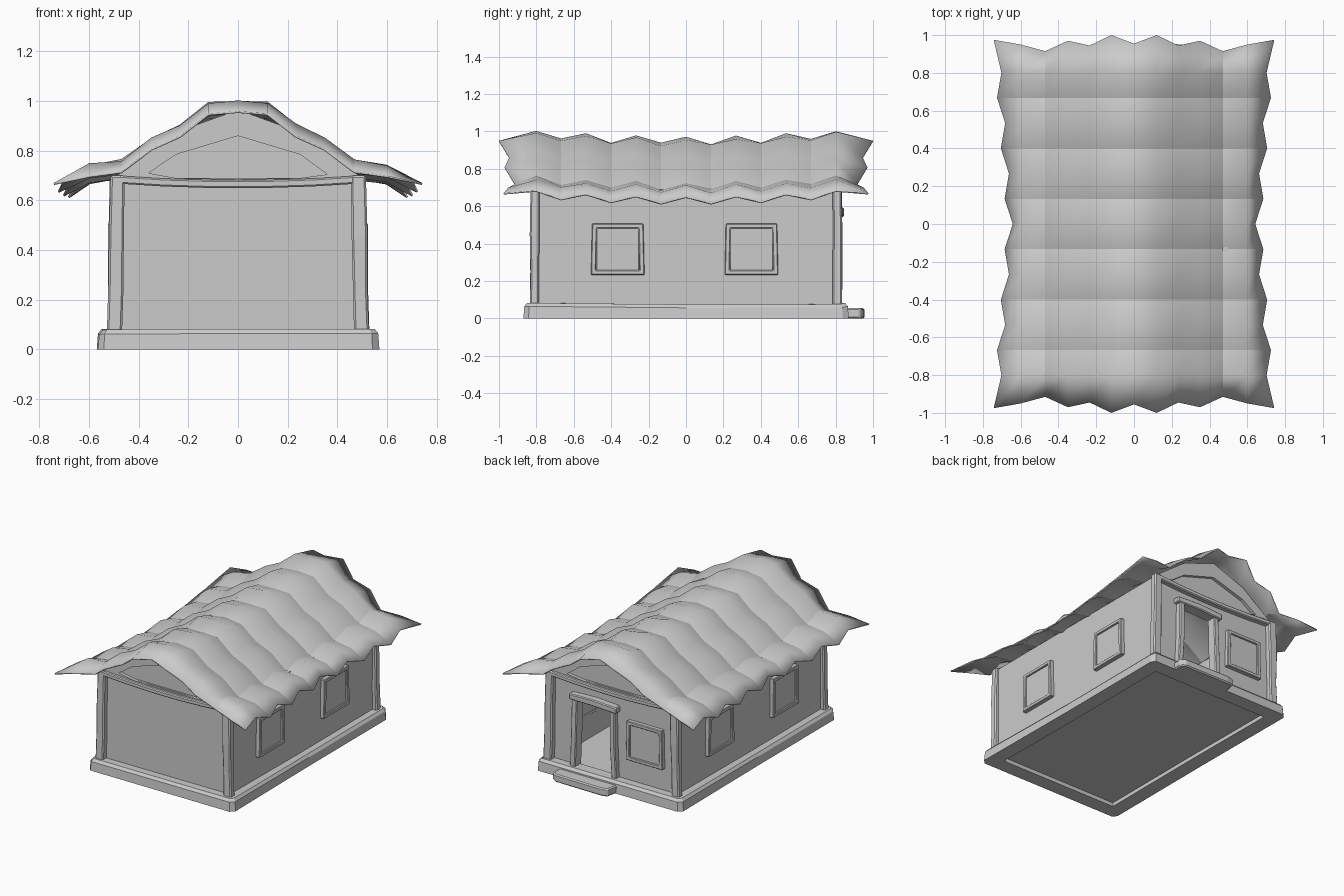
import bpy, bmesh, random
from mathutils import Vector

if "Cube" in bpy.data.objects:
    bpy.data.objects.remove(bpy.data.objects["Cube"])
random.seed(4)
X, Y, Z = Vector((1, 0, 0)), Vector((0, 1, 0)), Vector((0, 0, 1))


def finish(name, bm, bevel=0.0, recalc=True):
    if recalc:
        bmesh.ops.recalc_face_normals(bm, faces=bm.faces[:])
    me = bpy.data.meshes.new(name)
    bm.to_mesh(me)
    bm.free()
    ob = bpy.data.objects.new(name, me)
    bpy.context.collection.objects.link(ob)
    if bevel:
        m = ob.modifiers.new("bevel", 'BEVEL')
        m.width, m.segments, m.limit_method = bevel, 1, 'ANGLE'
    return ob


def skin(bm, rings, closed=False):
    # joins vertex rings into a tube
    n = len(rings[0])
    count = len(rings) if closed else len(rings) - 1
    for i in range(count):
        r, s = rings[i], rings[(i + 1) % len(rings)]
        for j in range(n):
            k = (j + 1) % n
            bm.faces.new((r[j], r[k], s[k], s[j]))
    if not closed:
        bm.faces.new(rings[0])
        bm.faces.new(rings[-1])


def beam(name, pts, a, b, bevel=0.006, wobble=0.0, bm=None):
    # rectangular section (half vectors a, b) swept along points
    own = bm is None
    bm = bm or bmesh.new()
    rings = []
    for p in pts:
        w = 1 + random.uniform(-wobble, wobble)
        rings.append([bm.verts.new(Vector(p) + (a * s + b * t) * w)
                      for s, t in ((-1, -1), (1, -1), (1, 1), (-1, 1))])
    skin(bm, rings)
    return finish(name, bm, bevel) if own else None


def box(name, lo, hi, bevel=0.0):
    c = [(l + h) / 2 for l, h in zip(lo, hi)]
    return beam(name, [(c[0], c[1], lo[2]), (c[0], c[1], hi[2])],
                X * (hi[0] - lo[0]) / 2, Y * (hi[1] - lo[1]) / 2, bevel)


# floor and walls (back wall pieces leave the doorway open)
box("floor", (-.49, -.79, .03), (.49, .79, .072))
for s, n in ((-1, "left"), (1, "right")):
    box(n + "_wall", (s * .48 - .015, -.79, .06), (s * .48 + .015, .79, .69))
box("front_wall", (-.49, -.795, .06), (.49, -.765, .69))
box("back_wall_wide", (-.49, .765, .06), (.0, .795, .69))
box("back_wall_narrow", (.28, .765, .06), (.49, .795, .69))
box("back_wall_over_door", (.0, .765, .55), (.28, .795, .69))

# base trim: chamfered hollow ring
bm = bmesh.new()
rings = []
loop = []
for sx, sy in ((1, 1), (-1, 1), (-1, -1), (1, -1)):
    pair = [(sx * .5, sy * .8, sx, sy * .6, sx, sy), (sx * .5, sy * .8, sx * .6, sy, sx, sy)]
    loop += pair if sx * sy > 0 else pair[::-1]
    loop.append((0, sy * .8, 0, sy, 0, sy) if sx * sy > 0 else (sx * .5, 0, sx, 0, sx, 0))
for px, py, dx, dy, sx, sy in loop:
    ring = []
    w = random.uniform(-.004, .006)
    for o, z in ((.065, 0), (.06, .06), (.045, .078), (-.03, .078), (-.04, 0)):
        u, v = (dx, dy) if o > 0 else (sx, sy)
        ring.append(bm.verts.new((px + u * (o + w), py + v * (o + w), max(0, z + (w if z else 0)))))
    rings.append(ring)
skin(bm, rings, True)
finish("base_trim", bm)

# door step
bm = bmesh.new()
rings = [[bm.verts.new((x, y, z)) for x, y in
          ((.38, .84), (.385, .93), (.35, .95), (.0, .955), (-.05, .945), (-.07, .84))]
         for z in (0, .055)]
skin(bm, rings)
finish("door_step", bm, .008)

# corner posts
for sx in (-1, 1):
    for sy in (-1, 1):
        beam("corner_post", [(sx * x, sy * y, z) for x, y, z in
             ((.498, .81, .06), (.492, .808, .25), (.49, .81, .45), (.485, .807, .70))],
             X * .03, Y * .024, .008, .08)


# windows: tapered outer frame, inner sash, cross bars and pane
def window(name, c, u, n):
    c = Vector(c)

    def frame(nm, h, t, d, off, flare):
        q = [c + u * x + Z * z + n * off for x, z in
             ((-h - flare, -h), (h + flare, -h), (h, h), (-h, h))]
        b = bmesh.new()
        rings = []
        for p in q:
            o = p - c - n * off
            inn = o * ((h - t) / h)
            rings.append([b.verts.new(c + n * off + k) for k in
                          (o - n * d, o + n * d, inn + n * d, inn - n * d)])
        skin(b, rings, True)
        finish(name + nm, b, .004)
    frame("_frame", .137, .025, .03, -.003, .006)
    frame("_sash", .116, .014, .024, -.008, .0)
    b = bmesh.new()
    for e, f in ((u, Z), (Z, u)):
        beam("", [c - e * .108 - n * .005, c + e * .108 - n * .005], f * .007, n * .02, bm=b)
    finish(name + "_bars", b)
    b = bmesh.new()
    beam("", [c - Z * .11, c + Z * .11], u * .11, n * .017, bm=b)
    finish(name + "_pane", b)


for s, side in ((-1, "left"), (1, "right")):
    for y in (-.365, .35):
        window(side + "_window", (s * .497, y, .37), Y, X * s)
window("back_window", (-.25, .797, .37), X, Y)

# door frame
for x, lean in ((-.013, .008), (.293, -.008)):
    beam("door_jamb", [(x - lean, .797, .06), (x + lean * .4, .80, .3), (x + lean, .797, .555)],
         X * .02, Y * .036, .006, .06)
beam("door_lintel", [(-.045, .80, .562), (.14, .80, .572), (.325, .80, .568)],
     Y * .042, Z * .021, .006, .06)

# gables: arched board with a recessed panel, and a sagging tie beam
outer = [(-.50, .69), (-.25, .875), (0, .965), (.25, .875), (.50, .69), (.3, .66), (0, .65), (-.3, .66)]
inner = [(-.36, .71), (-.25, .785), (0, .86), (.25, .785), (.36, .705), (.25, .69), (0, .685), (-.25, .69)]
for s, n in ((-1, "front"), (1, "back")):
    bm = bmesh.new()
    skin(bm, [[bm.verts.new((p[0], s * y, p[1])) for p, y in
               ((o, .77), (o, .808), (i, .808), (i, .77))] for o, i in zip(outer, inner)], True)
    finish(n + "_gable_board", bm)
    bm = bmesh.new()
    skin(bm, [[bm.verts.new((x, s * y, z)) for x, z in inner] for y in (.772, .785)])
    finish(n + "_gable_panel", bm)
    beam(n + "_tie_beam", [(x, s * .808, .665 + .08 * x * x) for x in (-.48, -.3, -.1, .1, .3, .48)],
         Y * .022, Z * .016, .006)

# thatched roof: pillowed grid, sagging towards the middle
half = [(0, 1.005, .955), (.12, .995, 1.0), (.235, .905, .945), (.35, .853, .97),
        (.47, .762, .915), (.60, .745, .95), (.69, .685, .975)]
prof = [(-x, z, e) for x, z, e in half[:0:-1]] + half
cols = 15
bm = bmesh.new()
grid = []
for i, (x, z, end) in enumerate(prof):
    line = []
    for j in range(cols):
        t = j / (cols - 1) * 2 - 1
        y = t * .935
        valley = j % 2 == 0
        tip = j in (0, cols - 1)
        sag = .035 * (1 - min(1, y * y / .64))
        px, pz = x, z - sag
        if tip:
            y = end * (1 if t > 0 else -1)
            pz -= .045
        elif valley:
            pz -= .036
        if abs(x) > .65:
            px = .642 + .06 * min(1, abs(y) / .8) + (.033 if valley else 0) + (.008 if tip else 0)
            px *= 1 if x > 0 else -1
            pz += .03 if tip else 0
        elif not tip:
            pz += random.uniform(-.005, .005)
        line.append(bm.verts.new((px, y, pz)))
    grid.append(line)
for i in range(len(prof) - 1):
    for j in range(cols - 1):
        f = bm.faces.new((grid[i][j], grid[i + 1][j], grid[i + 1][j + 1], grid[i][j + 1]))
        f.smooth = True
for i in range(len(prof) - 1):
    for j in range(2, cols - 1, 2):
        bm.edges.get((grid[i][j], grid[i + 1][j])).smooth = False
for i in (2, len(prof) - 3):
    for j in range(cols - 1):
        bm.edges.get((grid[i][j], grid[i][j + 1])).smooth = False
roof = finish("roof", bm, recalc=False)
m = roof.modifiers.new("thickness", 'SOLIDIFY')
m.thickness, m.offset = .008, -1
